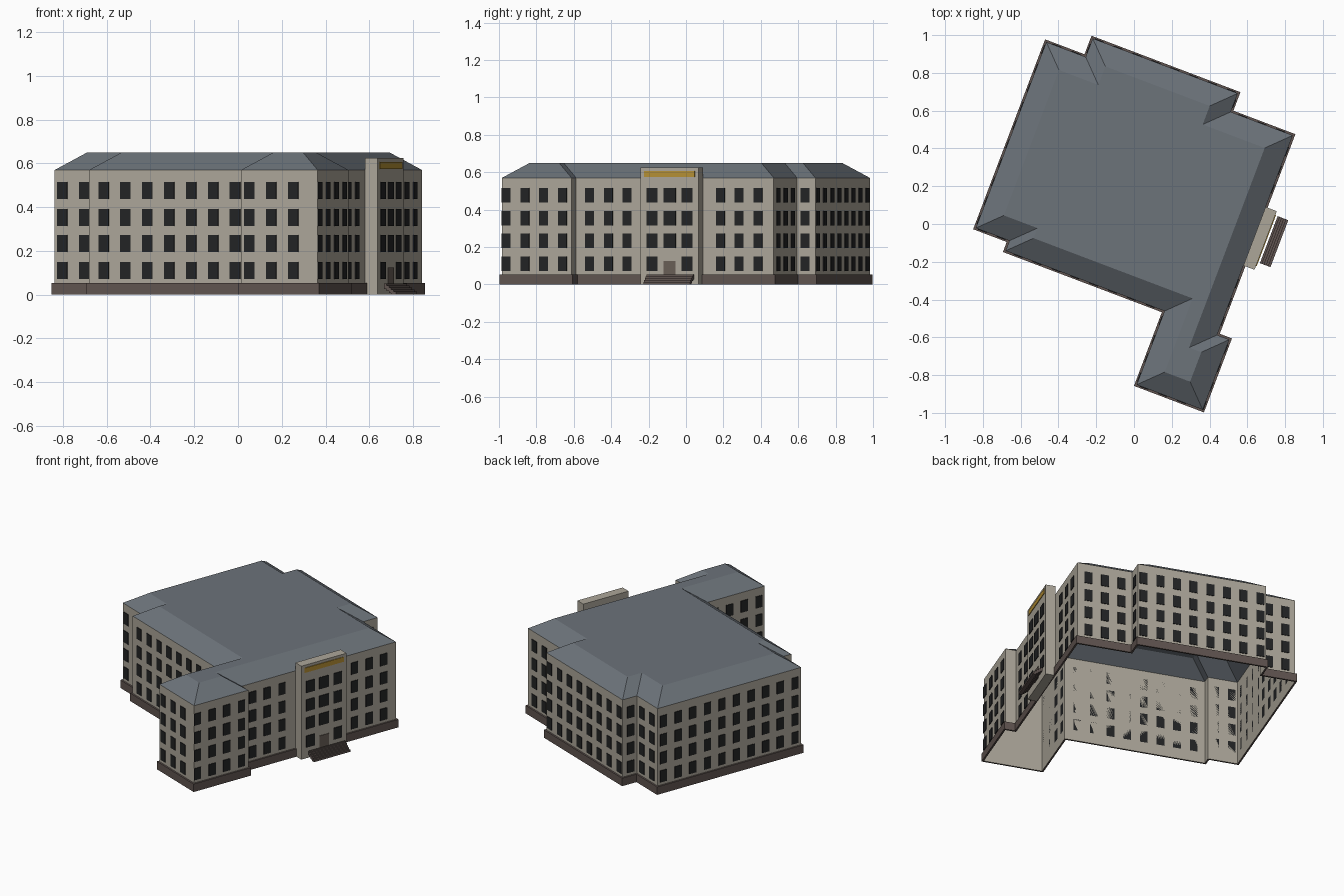
import bpy, bmesh
from math import radians
from mathutils import Matrix, Vector

cube = bpy.data.objects.get("Cube")
if cube:
    bpy.data.objects.remove(cube, do_unlink=True)

# The whole building is turned on its plot
PLACE = Matrix.Translation((0.003, -0.005, 0)) @ Matrix.Rotation(radians(-20.75), 4, 'Z')


def material(name, rgb):
    lin = [(c / 255 / 12.92) if c < 11 else ((c / 255 + 0.055) / 1.055) ** 2.4 for c in rgb]
    m = bpy.data.materials.new(name)
    m.use_nodes = True
    bsdf = m.node_tree.nodes["Principled BSDF"]
    bsdf.inputs["Base Color"].default_value = (*lin, 1)
    bsdf.inputs["Roughness"].default_value = 0.9
    m.diffuse_color = (*lin, 1)
    return m


CREAM = material("cream_plaster", (172, 166, 153))
SLATE = material("slate_roof", (108, 115, 122))
BROWN = material("brown_stone", (96, 84, 80))
GLASS = material("dark_glass", (34, 35, 36))
DOOR = material("door_brown", (104, 94, 86))
GOLD = material("gold_sign", (180, 143, 52))


def finish(bm, name, mat):
    bmesh.ops.transform(bm, matrix=PLACE, verts=bm.verts)
    mesh = bpy.data.meshes.new(name)
    bm.to_mesh(mesh)
    bm.free()
    mesh.materials.append(mat)
    ob = bpy.data.objects.new(name, mesh)
    bpy.context.collection.objects.link(ob)
    return ob


def add_box(bm, lo, hi):
    lo, hi = Vector(lo), Vector(hi)
    size = hi - lo
    size = Vector([abs(c) for c in size])
    mat = Matrix.Translation((lo + hi) / 2) @ Matrix.Diagonal((*size, 1))
    bmesh.ops.create_cube(bm, size=1, matrix=mat)


def box(name, mat, lo, hi):
    bm = bmesh.new()
    add_box(bm, lo, hi)
    return finish(bm, name, mat)


# Footprint, clockwise from the back left corner
PLAN = [Vector(p) for p in (
    (-.78, .74), (-.557, .74), (-.557, .845), (.264, .845), (.264, .74),
    (.615, .74), (.615, -.39), (.684, -.39), (.684, -.787), (.31, -.787),
    (.31, -.37), (-.59, -.37), (-.59, -.313), (-.78, -.313))]
N = len(PLAN)


def edge_dir(i):
    return (PLAN[(i + 1) % N] - PLAN[i % N]).normalized()


def outward(i):
    d = edge_dir(i)
    return Vector((-d.y, d.x))


def offset(dist):
    return [PLAN[i] + dist * (outward(i - 1) + outward(i)) for i in range(N)]


def shell(name, mat, rings, cap=False):
    """Join outlines given as (offset, height), from the bottom upwards."""
    bm = bmesh.new()
    loops = [[bm.verts.new((p.x, p.y, z)) for p in offset(d)] for d, z in rings]
    for a, b in zip(loops, loops[1:]):
        for i in range(N):
            j = (i + 1) % N
            bm.faces.new((a[j], a[i], b[i], b[j]))
    if cap:
        bm.faces.new(loops[-1][::-1])
    return finish(bm, name, mat)


EAVES, RIDGE, PLINTH = .57, .65, .053
shell("walls", CREAM, [(0, 0), (0, EAVES)])
shell("plinth", BROWN, [(0, 0), (.011, 0), (.011, PLINTH), (0, PLINTH)])
shell("roof", SLATE, [(0, EAVES), (-.115, RIDGE)], cap=True)

# Windows: edge number, distance to the first centre, count
ROWS = (.111, .233, .353, .476)
HALF_W, HALF_H, STEP, PROUD = .025, .039, .107, .004
FACADES = [(0, .06, 2), (1, .047, 1), (2, .036, 8), (3, .058, 1), (4, .068, 3),
           (5, .09, 3), (5, .838, 3), (7, .052, 4), (8, .119, 3), (9, .043, 4),
           (10, .08, 8), (12, .046, 2), (13, .047, 10)]
bm = bmesh.new()
for e, first, count in FACADES:
    d, n = edge_dir(e), outward(e)
    for k in range(count):
        c = PLAN[e] + d * (first + k * STEP)
        a, b = c - d * HALF_W, c + d * HALF_W + n * PROUD
        for z in ROWS:
            add_box(bm, (*a, z - HALF_H), (*b, z + HALF_H))
finish(bm, "windows", GLASS)

# Entrance bay with its own windows, door and sign panel
FRONT, MID = .678, .169
box("entrance_bay", CREAM, (.615, MID - .166, 0), (FRONT, MID + .166, .625))
bm = bmesh.new()
for side, half in ((-.1, .031), (0, .035), (.1, .031)):
    for z in ROWS:
        if side or z > .2:
            add_box(bm, (FRONT, MID + side - half, z - HALF_H),
                    (FRONT + PROUD, MID + side + half, z + HALF_H))
finish(bm, "entrance_windows", GLASS)
box("door", DOOR, (FRONT, MID - .034, .045), (FRONT + PROUD, MID + .034, .125))
box("sign_panel", GOLD, (FRONT, MID - .144, .575), (FRONT + PROUD, MID + .144, .607))

# Entrance steps
bm = bmesh.new()
TREAD, RISE = .012, .0095
for k in range(5):
    top = .052 - k * RISE
    x = FRONT + .014 + k * TREAD
    add_box(bm, (x, MID + .01 - .133, max(0, top - .025)), (x + TREAD, MID + .01 + .133, top))
finish(bm, "entrance_steps", BROWN)
